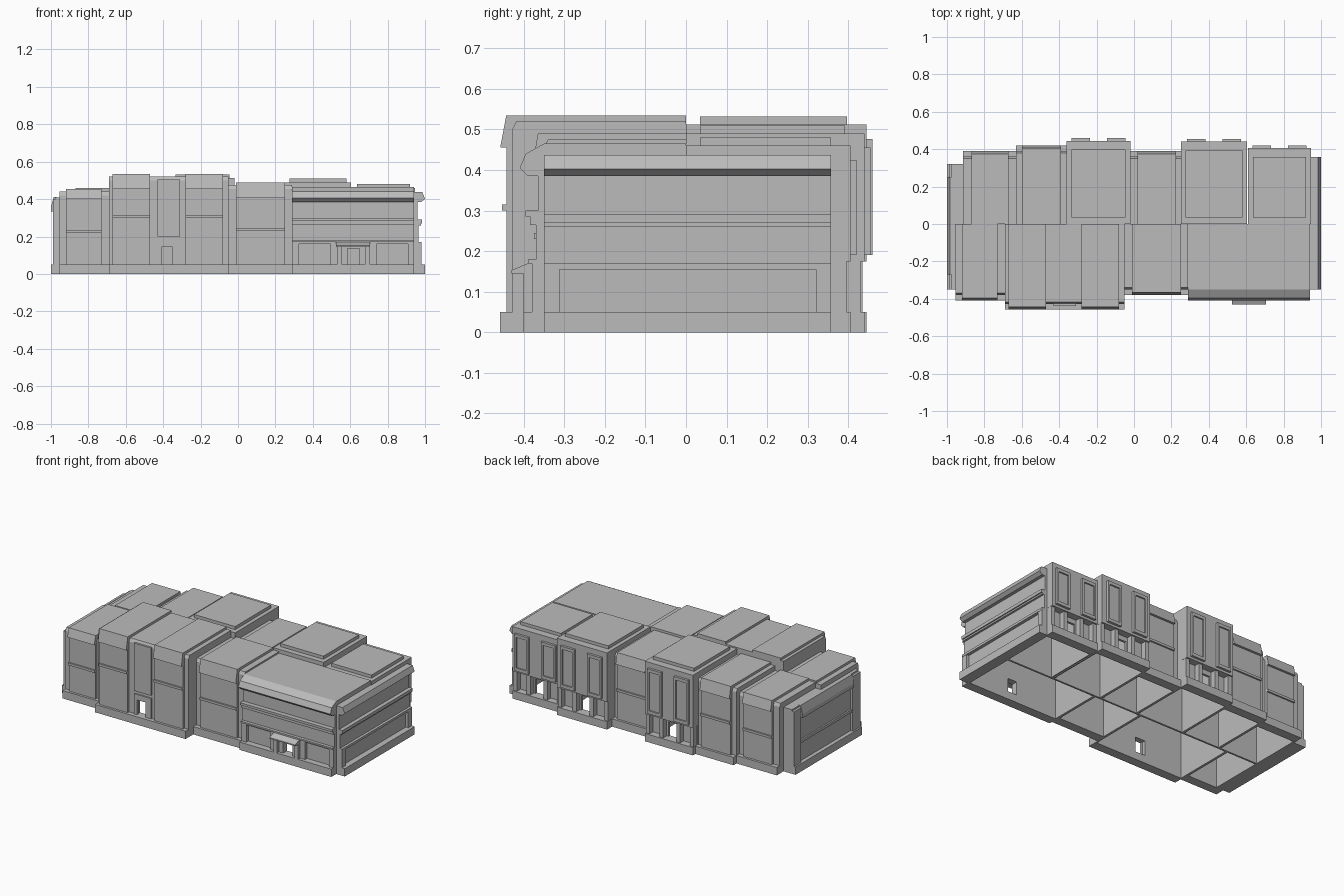
import bpy, bmesh

if "Cube" in bpy.data.objects:
    bpy.data.objects.remove(bpy.data.objects["Cube"])

grey = bpy.data.materials.new("plain grey")
grey.use_nodes = True
COLOUR = (0.5, 0.5, 0.5, 1)
grey.diffuse_color = COLOUR
grey.node_tree.nodes["Principled BSDF"].inputs["Base Color"].default_value = COLOUR

FRONT, BACK = -1, 1
PLINTH = 0.05


def prism(name, profile, a, b, side, axis="x"):
    """Extrude a (depth, height) outline from a to b along an axis."""
    bm = bmesh.new()
    rings = []
    for t in (a, b):
        rings.append([bm.verts.new((t, side * d, z) if axis == "x" else (side * d, t, z))
                      for d, z in profile])
    bm.faces.new(rings[0])
    bm.faces.new(rings[1])
    n = len(profile)
    for i in range(n):
        j = (i + 1) % n
        bm.faces.new((rings[0][i], rings[0][j], rings[1][j], rings[1][i]))
    bmesh.ops.recalc_face_normals(bm, faces=bm.faces[:])
    mesh = bpy.data.meshes.new(name)
    bm.to_mesh(mesh)
    bm.free()
    mesh.materials.append(grey)
    ob = bpy.data.objects.new(name, mesh)
    bpy.context.collection.objects.link(ob)
    return ob


def box(name, x0, x1, d0, d1, z0, z1, side):
    return prism(name, [(d0, z0), (d1, z0), (d1, z1), (d0, z1)], x0, x1, side)


def cut(ob, x0, x1, d0, d1, z0, z1, side):
    cutter = box("cutter", x0, x1, d0, d1, z0, z1, side)
    cutter.hide_render = True
    mod = ob.modifiers.new("cut", "BOOLEAN")
    mod.operation, mod.solver, mod.object = "DIFFERENCE", "EXACT", cutter
    bpy.context.view_layer.objects.active = ob
    bpy.ops.object.modifier_apply(modifier=mod.name)
    bpy.data.objects.remove(cutter)


def hollow(ob, x0, x1, depth, top, side):
    cut(ob, x0 + 0.008, x1 - 0.008, 0.006, depth, -0.1, top, side)


def column(name, x0, x1, d, top, band, slope, side):
    """Proud facade panel with a string course and a sloped eave, carrying its roof slab."""
    w = d - 0.015
    prism(name, [(0, top), (w, top), (d, top - slope), (w, top - slope),
                 (w, band + 0.015), (d - 0.005, band + 0.015), (d - 0.005, band), (w, band),
                 (w, PLINTH), (d - 0.05, PLINTH), (d - 0.05, top - 0.03), (0, top - 0.03)],
          x0, x1, side)


def bay(name, x0, x1, d, top, band, slope, side, columns):
    """Hollow bay with a plinth, plain side piers and sloped-eave columns."""
    body_top, wall = top - 0.015, d - 0.03
    body = prism(name + "_body", [(0, 0), (d, 0), (d, PLINTH), (wall, PLINTH),
                                  (wall, body_top - 0.02), (wall - 0.01, body_top),
                                  (0, body_top)], x0, x1, side)
    hollow(body, x0, x1, d - 0.06, top - 0.05, side)
    for c0, c1 in columns:
        column(name + "_column", c0, c1, d, top, band, slope, side)
    return body


# Front bays
bay("front_end_bay", -0.955, -0.69, 0.41, 0.455, 0.22, 0.055, FRONT, [(-0.92, -0.73)])
entrance = bay("front_entrance_bay", -0.69, -0.05, 0.458, 0.535, 0.3, 0.08, FRONT,
               [(-0.67, -0.47), (-0.28, -0.08)])
bay("front_middle_bay", -0.05, 0.29, 0.38, 0.49, 0.23, 0.085, FRONT, [(-0.01, 0.25)])

# Recessed entrance with an upper panel and a doorway
cut(entrance, -0.415, -0.345, 0.3, 0.6, PLINTH, 0.145, FRONT)
box("entrance_upper_panel", -0.43, -0.31, 0.42, 0.438, 0.2, 0.505, FRONT)
for x0, x1 in ((-0.43, -0.41), (-0.35, -0.31)):
    box("entrance_door_jamb", x0, x1, 0.42, 0.435, PLINTH, 0.145, FRONT)
box("entrance_door_lintel", -0.43, -0.31, 0.42, 0.435, 0.145, 0.18, FRONT)

# Shop wing at the front with continuous string courses
shop = prism("shop_wing", [
    (0, 0), (0.4, 0), (0.4, PLINTH), (0.38, PLINTH), (0.38, 0.17), (0.39, 0.17), (0.39, 0.18),
    (0.37, 0.18), (0.37, 0.265), (0.385, 0.265), (0.385, 0.285), (0.395, 0.285), (0.395, 0.3),
    (0.365, 0.3), (0.365, 0.385), (0.39, 0.385), (0.41, 0.405), (0.395, 0.44),
    (0.35, 0.465), (0, 0.465)], 0.29, 0.94, FRONT)
hollow(shop, 0.29, 0.94, 0.34, 0.42, FRONT)
for x0, x1 in ((0.325, 0.495), (0.74, 0.91)):
    cut(shop, x0, x1, 0.36, 0.5, PLINTH, 0.16, FRONT)
cut(shop, 0.585, 0.65, 0.3, 0.5, PLINTH, 0.135, FRONT)
prism("shop_canopy", [(0.37, 0.145), (0.43, 0.145), (0.43, 0.153), (0.39, 0.17), (0.37, 0.17)],
      0.525, 0.705, FRONT)
for x0, x1 in ((0.53, 0.555), (0.68, 0.705)):
    box("shop_door_pier", x0, x1, 0.37, 0.4, 0, 0.145, FRONT)

# Back bays with sloped eaves
bay("back_middle_bay", -0.02, 0.25, 0.39, 0.475, 0.23, 0.07, BACK, [(0.02, 0.225)])
bay("back_tall_bay", -0.63, -0.36, 0.42, 0.49, 0.25, 0.075, BACK, [(-0.6, -0.39)])
bay("back_end_bay", -0.915, -0.63, 0.39, 0.46, 0.22, 0.065, BACK, [(-0.87, -0.67)])


def pavilion(name, x0, x1, d, top):
    """Overhanging back block on piers, with two framed panels and a roof pad."""
    wall = d - 0.045
    body = prism(name + "_body", [(0, 0), (d, 0), (d, PLINTH), (wall, PLINTH), (wall, 0.175),
                                  (d, 0.175), (d, top), (0, top)], x0, x1, BACK)
    hollow(body, x0, x1, wall - 0.015, top - 0.03, BACK)
    mid = (x0 + x1) / 2
    cut(body, mid - 0.035, mid + 0.035, 0.2, 0.6, PLINTH, 0.145, BACK)
    box(name + "_roof_pad", x0 + 0.025, x1 - 0.025, 0.035, d - 0.048, top - 0.01, top + 0.02, BACK)
    for s in (-1, 1):
        # Panel with an inset face
        c = mid + s * 0.095
        panel = box(name + "_panel", c - 0.05, c + 0.05, d - 0.01, d + 0.015, 0.19,
                    top - 0.035, BACK)
        cut(panel, c - 0.036, c + 0.036, d + 0.006, d + 0.05, 0.21, top - 0.055, BACK)
        # Piers below the overhang
        edge = mid + s * ((x1 - x0) / 2 - 0.014)
        for p, w in ((edge, 0.013), (mid + s * 0.06, 0.013)):
            box(name + "_pier", p - w, p + w, wall - 0.01, d - 0.01, PLINTH, 0.175, BACK)


pavilion("back_corner_pavilion", 0.61, 0.945, 0.405, 0.46)
pavilion("back_shop_pavilion", 0.25, 0.605, 0.44, 0.49)
pavilion("back_centre_pavilion", -0.36, -0.02, 0.445, 0.512)

# Right end wall with bands and a sloped cornice
right_end = prism("right_end_wall", [
    (0.935, 0), (1, 0), (1, PLINTH), (0.962, PLINTH), (0.962, 0.155), (0.982, 0.155),
    (0.982, 0.17), (0.965, 0.17), (0.965, 0.26), (0.978, 0.26), (0.978, 0.27), (0.985, 0.27),
    (0.985, 0.29), (0.96, 0.29), (0.96, 0.385), (0.98, 0.385), (1, 0.402), (0.985, 0.437),
    (0.935, 0.437)], -0.35, 0.357, 1, "y")
for y0, y1 in ((-0.35, -0.312), (0.32, 0.357)):
    prism("right_end_pier", [(0.95, 0), (0.98, 0), (0.98, 0.16), (0.95, 0.16)], y0, y1, 1, "y")

# Left end wall with corner piers and a sloped cornice
prism("left_end_wall", [(0.905, 0), (1, 0), (1, PLINTH), (0.975, PLINTH), (0.975, 0.41),
                        (0.905, 0.41)], -0.35, 0.322, -1, "y")
prism("left_end_cornice", [(0.97, 0.335), (1, 0.335), (1, 0.36), (0.985, 0.412), (0.97, 0.412)],
      -0.27, 0.25, -1, "y")
prism("left_end_band", [(0.97, 0.17), (0.985, 0.17), (0.985, 0.188), (0.97, 0.188)],
      -0.27, 0.25, -1, "y")
for y0, y1 in ((-0.35, -0.27), (0.25, 0.322)):
    prism("left_end_pier", [(0.95, PLINTH), (0.99, PLINTH), (0.99, 0.4), (0.95, 0.4)],
          y0, y1, -1, "y")
